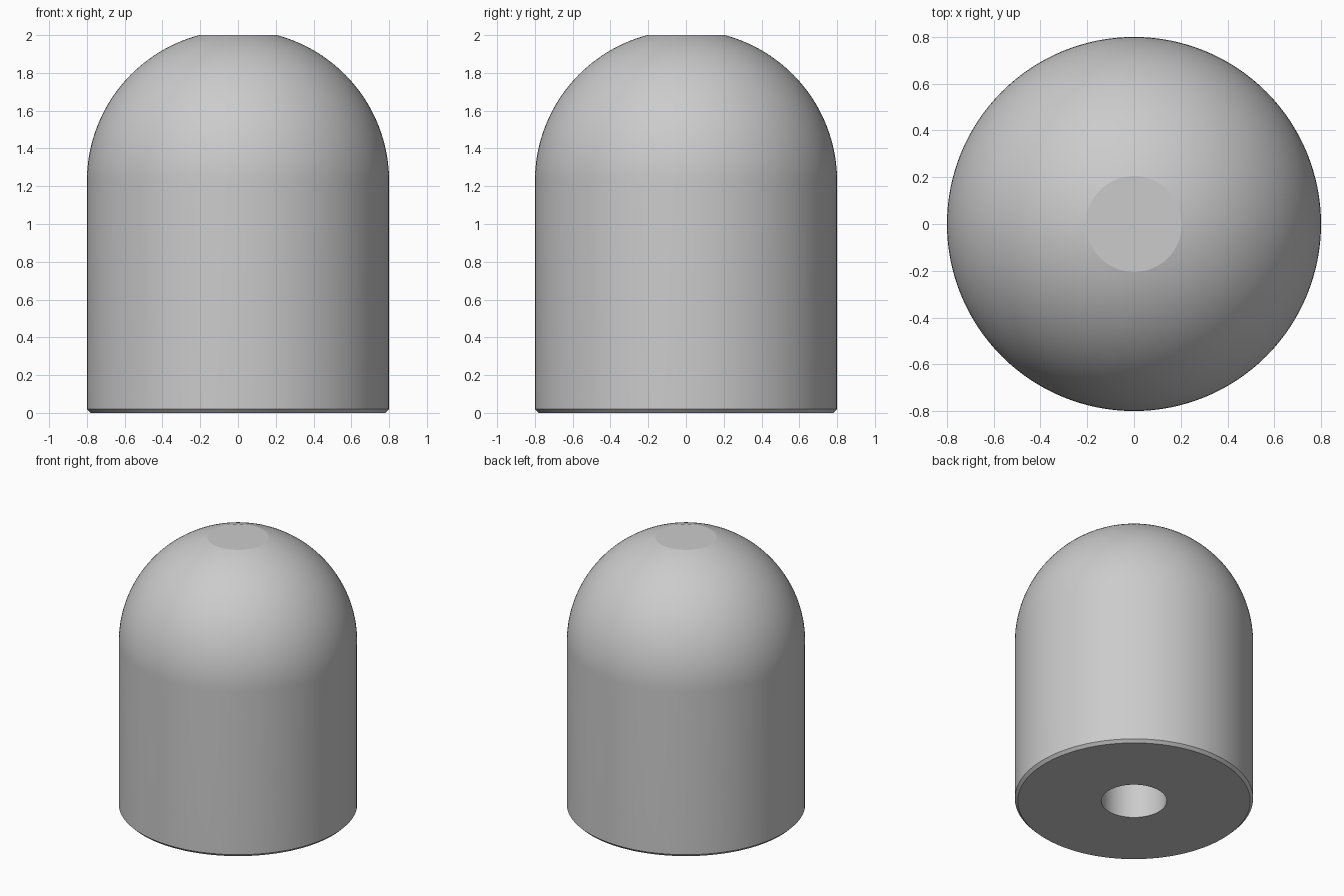
import bpy, bmesh
from math import asin, cos, sin, pi, radians, sqrt

cube = bpy.data.objects.get("Cube")
if cube:
    bpy.data.objects.remove(cube, do_unlink=True)

RADIUS, HEIGHT = 0.8, 2.0
FLAT_RADIUS = 0.205
CHAMFER = 0.02
BORE_RADIUS, BORE_DEPTH = 0.22, 1.2
SEGMENTS, DOME_STEPS = 128, 32

# Plain grey material
grey = bpy.data.materials.new("plain grey")
grey.use_nodes = True
colour = (0.6, 0.6, 0.6, 1)
grey.diffuse_color = colour
grey.node_tree.nodes["Principled BSDF"].inputs["Base Color"].default_value = colour

# Half section: blind bore, chamfered foot, straight wall, dome with flat tip
dome_base = HEIGHT - sqrt(RADIUS**2 - FLAT_RADIUS**2)
dome_end = pi / 2 - asin(FLAT_RADIUS / RADIUS)
profile = [(0, BORE_DEPTH), (BORE_RADIUS, BORE_DEPTH), (BORE_RADIUS, 0),
           (RADIUS - CHAMFER, 0), (RADIUS, CHAMFER)]
for i in range(DOME_STEPS + 1):
    a = dome_end * i / DOME_STEPS
    profile.append((RADIUS * cos(a), dome_base + RADIUS * sin(a)))
profile.append((0, HEIGHT))

# Revolve the section about the vertical axis
bm = bmesh.new()
verts = [bm.verts.new((r, 0, z)) for r, z in profile]
edges = [bm.edges.new(pair) for pair in zip(verts, verts[1:])]
bmesh.ops.spin(bm, geom=verts + edges, cent=(0, 0, 0), axis=(0, 0, 1),
               angle=2 * pi, steps=SEGMENTS)
bmesh.ops.remove_doubles(bm, verts=bm.verts, dist=0.0001)
bmesh.ops.recalc_face_normals(bm, faces=bm.faces)
mesh = bpy.data.meshes.new("domed_body")
bm.to_mesh(mesh)
bm.free()
mesh.materials.append(grey)

body = bpy.data.objects.new("domed_body", mesh)
bpy.context.collection.objects.link(body)

# Smooth curves, crisp chamfer and tip edges
bpy.ops.object.select_all(action='DESELECT')
body.select_set(True)
bpy.context.view_layer.objects.active = body
bpy.ops.object.shade_smooth_by_angle(angle=radians(12))
